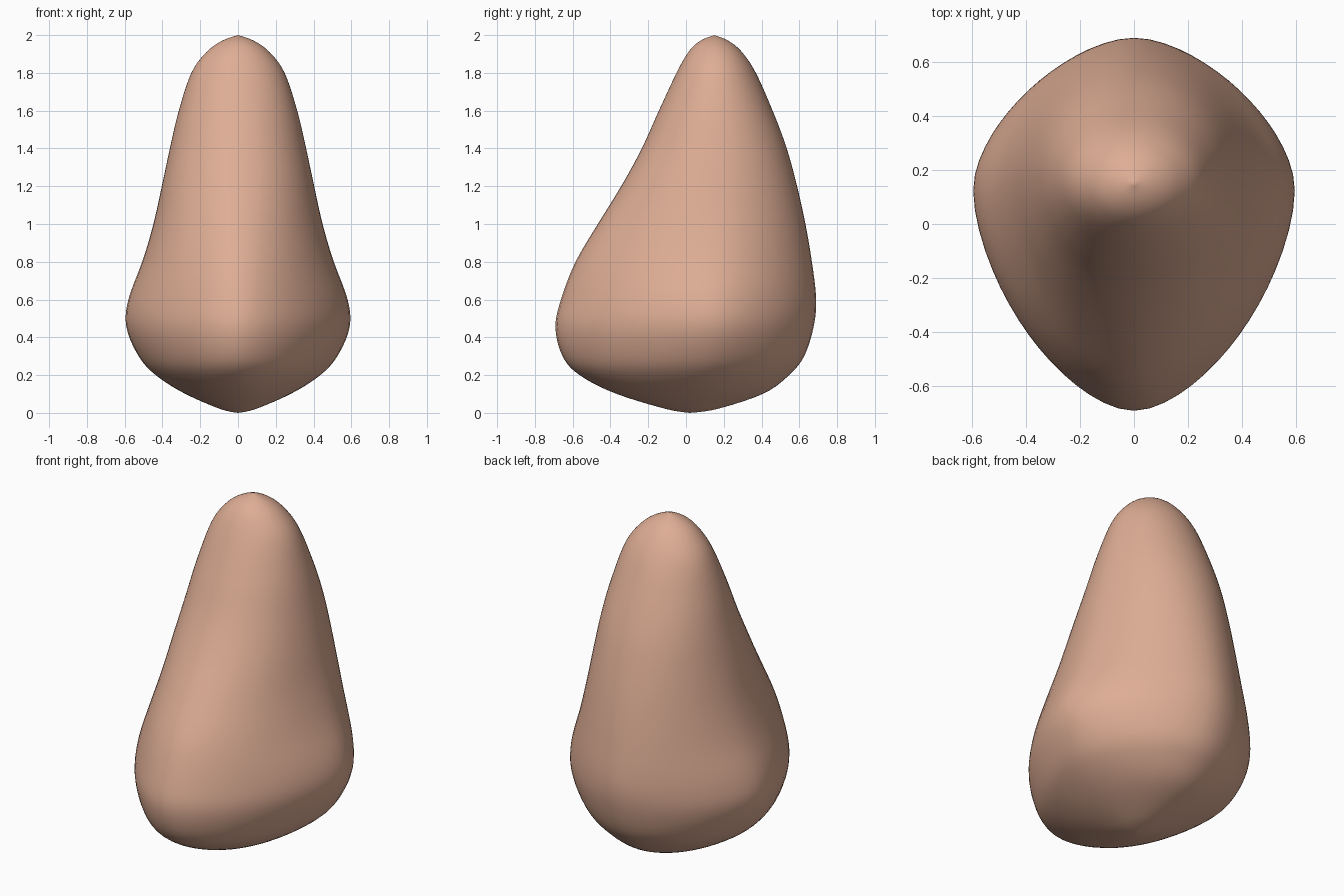
import bpy, bmesh, math
from mathutils import Vector

if "Cube" in bpy.data.objects:
    bpy.data.objects.remove(bpy.data.objects["Cube"])

# Horizontal sections: height, front y, back y, half width, y of widest point, roundness
SECTIONS = [
    (0.00, 0.02, 0.02, 0.00, 0.02, 1.9),
    (0.02, -0.10, 0.16, 0.09, 0.03, 1.9),
    (0.10, -0.37, 0.41, 0.28, 0.05, 1.85),
    (0.20, -0.57, 0.55, 0.44, 0.08, 1.75),
    (0.30, -0.66, 0.63, 0.53, 0.11, 1.68),
    (0.45, -0.70, 0.68, 0.597, 0.13, 1.63),
    (0.60, -0.67, 0.695, 0.587, 0.13, 1.63),
    (0.80, -0.59, 0.67, 0.51, 0.14, 1.75),
    (1.00, -0.47, 0.635, 0.45, 0.15, 1.85),
    (1.20, -0.345, 0.59, 0.405, 0.15, 1.95),
    (1.40, -0.235, 0.535, 0.362, 0.16, 2.0),
    (1.60, -0.145, 0.46, 0.315, 0.16, 2.0),
    (1.80, -0.05, 0.37, 0.248, 0.16, 2.0),
    (1.91, 0.012, 0.297, 0.168, 0.155, 2.0),
    (1.97, 0.075, 0.225, 0.085, 0.15, 2.0),
    (2.00, 0.15, 0.15, 0.00, 0.15, 2.0),
]
SIDES, STEPS = 64, 5


def spline(a, b, c, d, t):
    """Smooth curve from b to c."""
    return 0.5 * (2 * b + (c - a) * t + (2 * a - 5 * b + 4 * c - d) * t * t
                  + (3 * b - a - 3 * c + d) * t ** 3)


def smooth_sections():
    last = len(SECTIONS) - 1
    for i in range(last):
        keys = [SECTIONS[min(max(i + k, 0), last)] for k in (-1, 0, 1, 2)]
        for s in range(STEPS):
            yield [spline(*vals, s / STEPS) for vals in zip(*keys)]


def ring_points(z, front, back, half, mid, power):
    for k in range(SIDES):
        a = 2 * math.pi * k / SIDES
        c, s = math.cos(a), math.sin(a)
        r = (abs(c) ** power + abs(s) ** power) ** (-1 / power)
        depth = (back - mid) if s > 0 else (mid - front)
        yield Vector((half * r * c, mid + depth * r * s, z))


# Nose body: lofted rings closed by a point at each end
bm = bmesh.new()
rings = [[bm.verts.new(p) for p in ring_points(*sec)]
         for sec in list(smooth_sections())[1:]]
bottom = bm.verts.new((0, SECTIONS[0][4], SECTIONS[0][0]))
top = bm.verts.new((0, SECTIONS[-1][4], SECTIONS[-1][0]))
for k in range(SIDES):
    n = (k + 1) % SIDES
    bm.faces.new((bottom, rings[0][n], rings[0][k]))
    bm.faces.new((top, rings[-1][k], rings[-1][n]))
    for lo, hi in zip(rings, rings[1:]):
        bm.faces.new((lo[k], lo[n], hi[n], hi[k]))

# Soften the front and side seams of the sections
inner = [v for r in rings[3:-3] for v in r]
for _ in range(3):
    bmesh.ops.smooth_vert(bm, verts=inner, factor=0.5,
                          use_axis_x=True, use_axis_y=True)
bmesh.ops.recalc_face_normals(bm, faces=bm.faces)
for f in bm.faces:
    f.smooth = True

mesh = bpy.data.meshes.new("nose")
bm.to_mesh(mesh)
bm.free()
nose = bpy.data.objects.new("nose", mesh)
bpy.context.collection.objects.link(nose)

skin = bpy.data.materials.new("skin")
skin.diffuse_color = (0.73, 0.42, 0.30, 1)
skin.use_nodes = True
skin.node_tree.nodes["Principled BSDF"].inputs["Base Color"].default_value = skin.diffuse_color
mesh.materials.append(skin)
